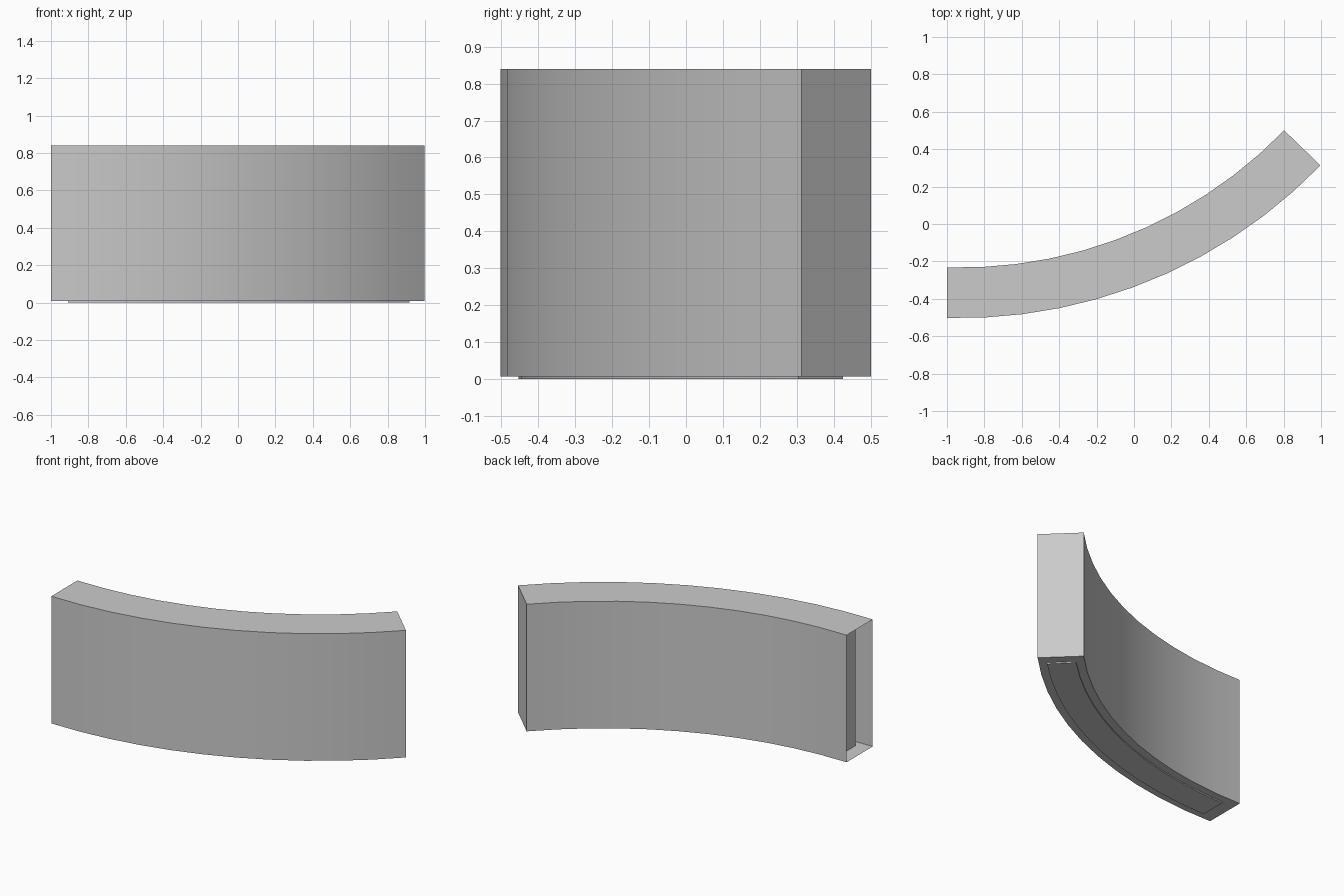
import bpy, bmesh, math

if "Cube" in bpy.data.objects:
    bpy.data.objects.remove(bpy.data.objects["Cube"])

CX, CY = -0.93, 2.18          # centre of the arc
A0, A1 = math.radians(-1.5), math.radians(45.9)
SEGS = 11


def curved_block(name, r_in, r_out, a0, a1, z0, z1, open_start=False):
    """Box section swept along the arc; optionally leave the first end open."""
    bm = bmesh.new()
    rings = []
    for i in range(SEGS + 1):
        a = a0 + (a1 - a0) * i / SEGS
        rings.append([bm.verts.new((CX + r * math.sin(a), CY - r * math.cos(a), z))
                      for r, z in ((r_out, z0), (r_out, z1), (r_in, z1), (r_in, z0))])
    for p, q in zip(rings, rings[1:]):
        for k in range(4):
            n = (k + 1) % 4
            bm.faces.new((p[k], q[k], q[n], p[n]))
    bm.faces.new(rings[-1])
    if not open_start:
        bm.faces.new(rings[0][::-1])
    bmesh.ops.recalc_face_normals(bm, faces=bm.faces)
    # square the left end to a constant x
    for v in rings[0]:
        v.co.x = rings[0][0].co.x
    mesh = bpy.data.meshes.new(name)
    bm.to_mesh(mesh)
    bm.free()
    obj = bpy.data.objects.new(name, mesh)
    bpy.context.collection.objects.link(obj)
    bpy.ops.object.select_all(action='DESELECT')
    obj.select_set(True)
    bpy.context.view_layer.objects.active = obj
    bpy.ops.object.shade_smooth_by_angle(angle=math.radians(30))
    return obj


# Outer shell, open at its left end
curved_block("outer_wall_shell", 2.413, 2.683, A0, A1, 0.008, 0.84, open_start=True)

# Inner core, inset all round and just poking out of the bottom
curved_block("inner_wall_core", 2.463, 2.633, 0.02 / 2.63, A1 - 0.06 / 2.55,
             0.0, 0.825)
